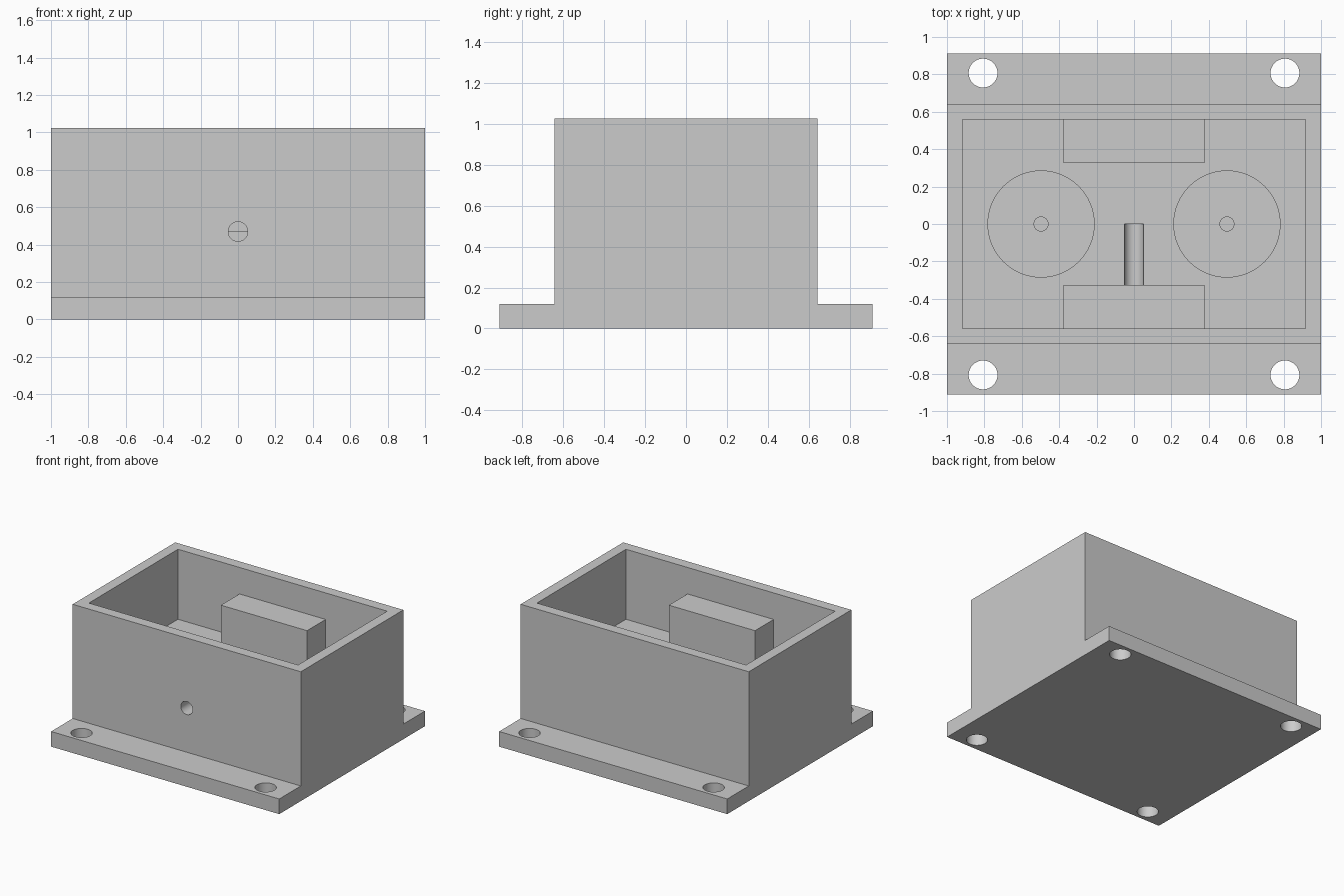
import bpy
import bmesh
from math import radians
from mathutils import Matrix, Vector

cube = bpy.data.objects.get("Cube")
if cube:
    bpy.data.objects.remove(cube, do_unlink=True)

grey = bpy.data.materials.new("plain grey")
grey.use_nodes = True
colour = (0.6, 0.6, 0.6, 1)
grey.diffuse_color = colour
grey.node_tree.nodes["Principled BSDF"].inputs["Base Color"].default_value = colour

# Main dimensions
PLATE_Y, PLATE_TOP = 0.912, 0.12
BOX_Y, BOX_TOP = 0.642, 1.025
INNER_X, INNER_Y, FLOOR = 0.917, 0.558, 0.47
PAD_X, PAD_Y, PAD_TOP = 0.378, 0.325, 0.815
WELL_X = 0.497


def make_object(name, bm):
    bmesh.ops.recalc_face_normals(bm, faces=bm.faces)
    mesh = bpy.data.meshes.new(name)
    bm.to_mesh(mesh)
    bm.free()
    mesh.materials.append(grey)
    obj = bpy.data.objects.new(name, mesh)
    bpy.context.collection.objects.link(obj)
    return obj


def box(name, low, high):
    low, high = Vector(low), Vector(high)
    bm = bmesh.new()
    place = Matrix.Translation((low + high) / 2) @ Matrix.Diagonal((*(high - low), 1))
    bmesh.ops.create_cube(bm, size=1, matrix=place)
    return make_object(name, bm)


def cylinder(name, radius, start, end):
    start, end = Vector(start), Vector(end)
    axis = end - start
    place = Matrix.Translation((start + end) / 2) @ axis.to_track_quat("Z", "Y").to_matrix().to_4x4()
    bm = bmesh.new()
    bmesh.ops.create_cone(bm, cap_ends=True, segments=64, radius1=radius,
                          radius2=radius, depth=axis.length, matrix=place)
    return make_object(name, bm)


def cut(target, cutter):
    mod = target.modifiers.new("cut", "BOOLEAN")
    mod.operation = "DIFFERENCE"
    mod.solver = "EXACT"
    mod.object = cutter
    bpy.context.view_layer.objects.active = target
    bpy.ops.object.modifier_apply(modifier=mod.name)


def smooth(obj):
    bpy.ops.object.select_all(action="DESELECT")
    obj.select_set(True)
    bpy.context.view_layer.objects.active = obj
    bpy.ops.object.shade_smooth_by_angle(angle=radians(30))


# Housing: flanged side profile extruded across the width
half = [(PLATE_Y, 0), (PLATE_Y, PLATE_TOP), (BOX_Y, PLATE_TOP), (BOX_Y, BOX_TOP)]
outline = half + [(-y, z) for y, z in reversed(half)]
bm = bmesh.new()
profile = bm.faces.new([bm.verts.new((-1, y, z)) for y, z in outline])
side = bmesh.ops.extrude_face_region(bm, geom=[profile])
moved = [v for v in side["geom"] if isinstance(v, bmesh.types.BMVert)]
bmesh.ops.translate(bm, verts=moved, vec=(2, 0, 0))
housing = make_object("housing", bm)

# Open cavity, round wells and mounting holes
cutters = [box("cavity_cutter", (-INNER_X, -INNER_Y, FLOOR), (INNER_X, INNER_Y, 1.3))]
for sx in (-1, 1):
    x = sx * WELL_X
    cutters.append(cylinder("well_cutter", 0.284, (x, 0, PLATE_TOP), (x, 0, 0.6)))
    for sy in (-1, 1):
        x, y = sx * 0.807, sy * 0.807
        cutters.append(cylinder("mount_hole_cutter", 0.077, (x, y, -0.1), (x, y, 0.3)))
for cutter in cutters:
    cut(housing, cutter)

# Raised pads against the front and back walls
pads = []
for name, sy in (("front_pad", -1), ("back_pad", 1)):
    ys = sorted((sy * PAD_Y, sy * (INNER_Y + 0.01)))
    pads.append(box(name, (-PAD_X, ys[0], FLOOR - 0.01), (PAD_X, ys[1], PAD_TOP)))

# Bore through the front wall and pad, ending as a groove in the floor
bore = cylinder("bore_cutter", 0.052, (0, -1, FLOOR), (0, 0, FLOOR))
cutters.append(bore)
cut(housing, bore)
cut(pads[0], bore)

for cutter in cutters:
    bpy.data.objects.remove(cutter, do_unlink=True)
smooth(housing)
smooth(pads[0])

# Centre pins standing in the wells
for name, sx in (("right_pin", -1), ("left_pin", 1)):
    x = sx * WELL_X
    smooth(cylinder(name, 0.04, (x, 0, PLATE_TOP - 0.02), (x, 0, 0.35)))
